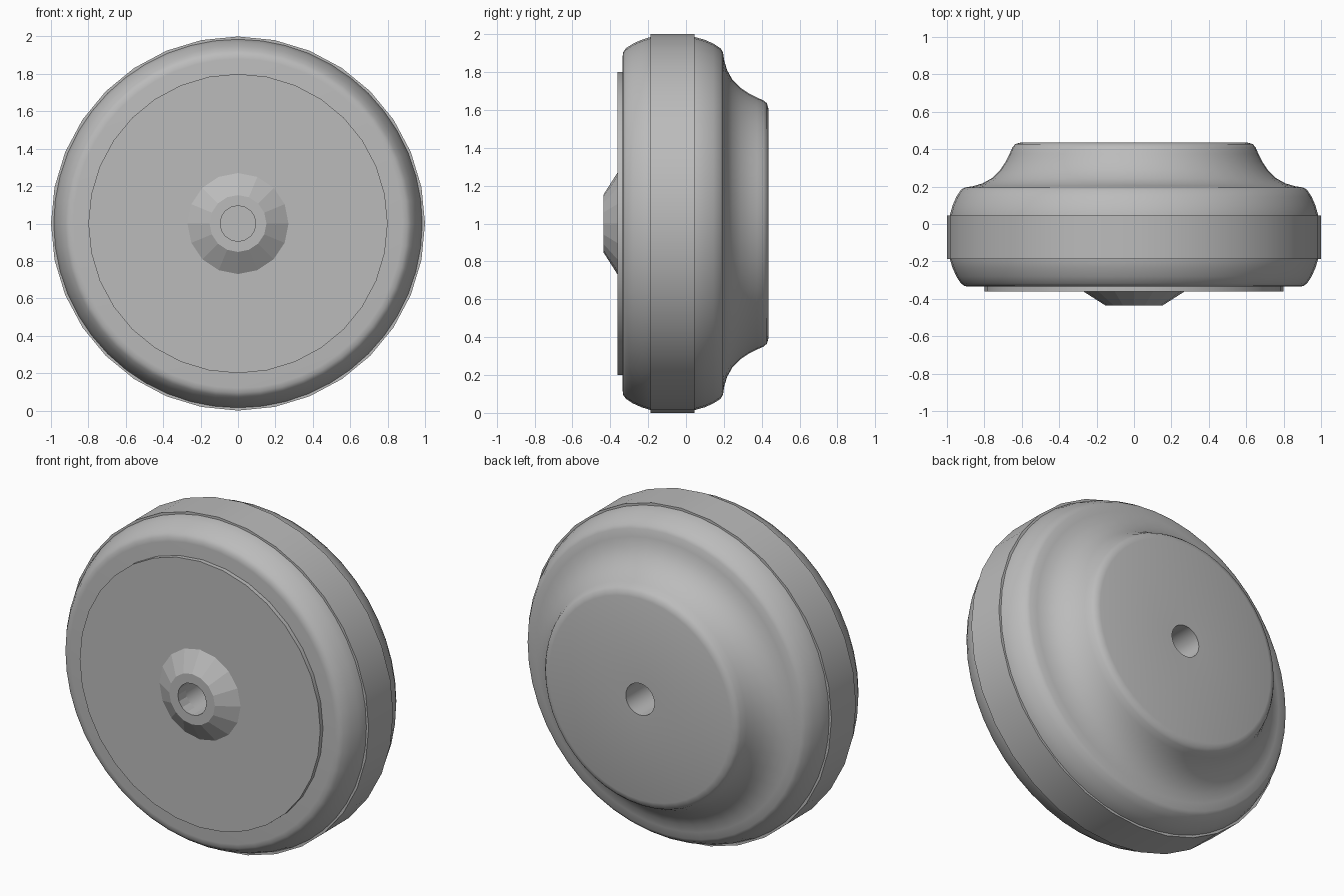
import bpy
import bmesh
from math import cos, sin, tau, radians

if "Cube" in bpy.data.objects:
    bpy.data.objects.remove(bpy.data.objects["Cube"], do_unlink=True)

grey = bpy.data.materials.new("plain grey")
grey.use_nodes = True
colour = (0.5, 0.5, 0.5, 1)
grey.diffuse_color = colour
grey.node_tree.nodes["Principled BSDF"].inputs["Base Color"].default_value = colour


def lathe(name, profile, sides, closed=False, angle=35):
    """Turn a profile of (radius, y) points about the wheel axle."""
    bm = bmesh.new()
    rings = []
    for r, y in profile:
        if r == 0:
            rings.append([bm.verts.new((0, y, 1))] * sides)
        else:
            rings.append([bm.verts.new((r * sin(tau * i / sides), y, 1 + r * cos(tau * i / sides)))
                          for i in range(sides)])
    pairs = list(zip(rings, rings[1:]))
    if closed:
        pairs.append((rings[-1], rings[0]))
    for a, b in pairs:
        for i in range(sides):
            j = (i + 1) % sides
            corners = list(dict.fromkeys((a[i], a[j], b[j], b[i])))
            bm.faces.new(corners)
    bmesh.ops.recalc_face_normals(bm, faces=bm.faces)
    mesh = bpy.data.meshes.new(name)
    bm.to_mesh(mesh)
    bm.free()
    mesh.materials.append(grey)
    obj = bpy.data.objects.new(name, mesh)
    bpy.context.collection.objects.link(obj)
    bpy.ops.object.select_all(action="DESELECT")
    obj.select_set(True)
    bpy.context.view_layer.objects.active = obj
    bpy.ops.object.shade_smooth_by_angle(angle=radians(angle))
    return obj


BORE = 0.095
FRONT, COVER, TIP, BACK = -0.335, -0.361, -0.436, 0.436

# Wheel body: front bore, rounded rim, flared back boss, back bore
lathe("wheel_body", [
    (0, -0.1), (BORE, -0.1), (BORE, FRONT),
    (0.88, FRONT), (0.905, -0.332), (0.925, -0.318), (0.95, -0.28), (0.97, -0.235), (0.985, -0.187),
    (0.985, 0.046), (0.97, 0.1), (0.95, 0.145), (0.925, 0.183), (0.905, 0.195),
    (0.86, 0.202), (0.81, 0.217), (0.76, 0.245), (0.715, 0.29), (0.685, 0.335), (0.665, 0.375),
    (0.65, 0.41), (0.635, 0.427), (0.605, BACK),
    (BORE, BACK), (BORE, 0.1), (0, 0.1)], 48)

# Raised tread band around the rim
lathe("tread_band", [(0.97, -0.187), (1, -0.187), (1, 0.046), (0.97, 0.046)], 32, closed=True)

# Thin front cover disc
lathe("front_cover", [(BORE, FRONT), (0.8, FRONT), (0.8, COVER), (BORE, COVER)], 32, closed=True)

# Conical hub with axle hole
lathe("front_hub", [(BORE, COVER), (0.27, COVER), (0.152, TIP), (BORE, TIP)], 16, closed=True, angle=10)
